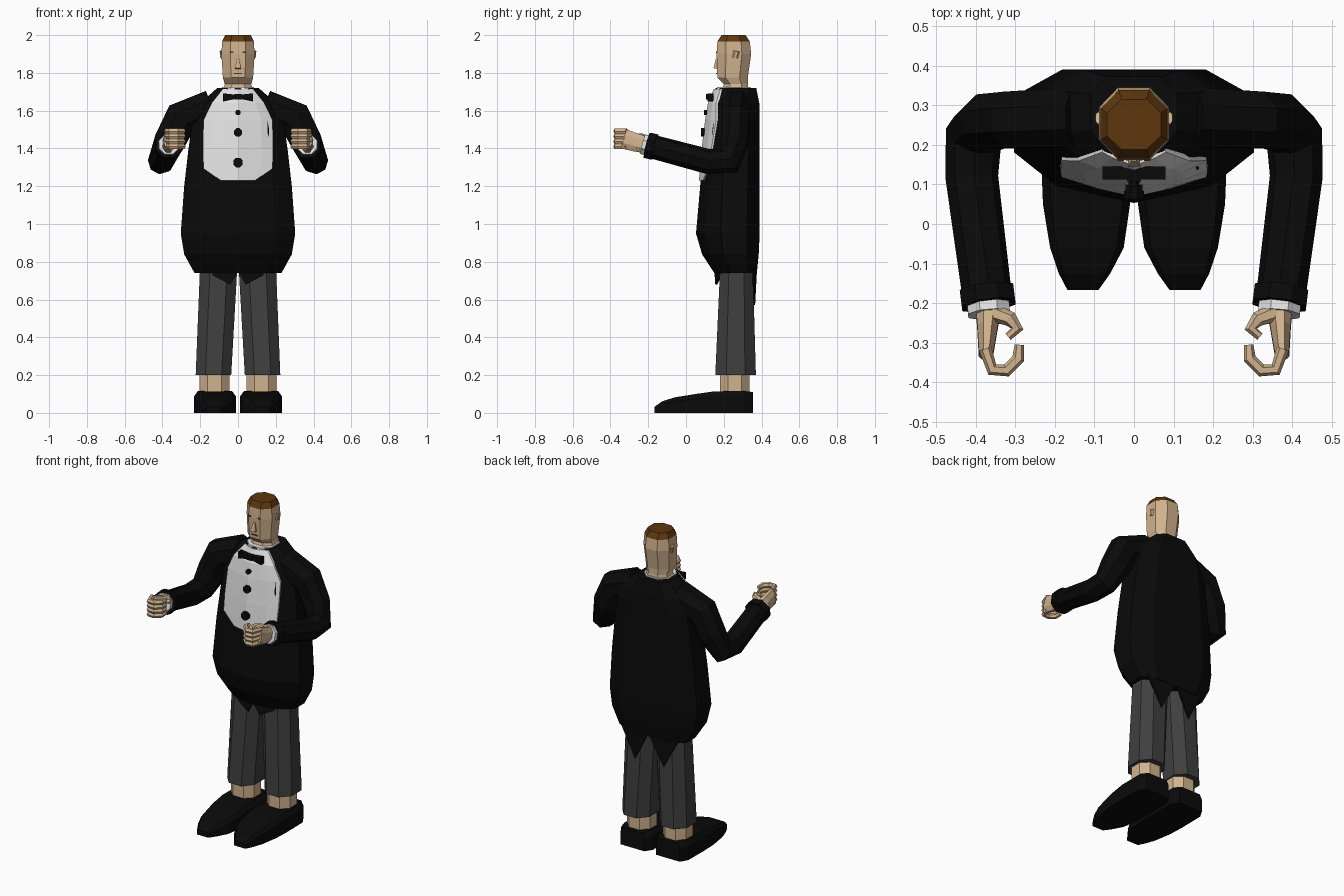
import bpy, bmesh, math
from mathutils import Vector

if "Cube" in bpy.data.objects:
    bpy.data.objects.remove(bpy.data.objects["Cube"])


def material(name, r, g, b):
    m = bpy.data.materials.new(name)
    m.diffuse_color = (r, g, b, 1)
    m.use_nodes = True
    m.node_tree.nodes["Principled BSDF"].inputs["Base Color"].default_value = m.diffuse_color
    return m


BLACK = material("near_black", 0.003, 0.003, 0.003)
GREY = material("dark_grey", 0.05, 0.05, 0.05)
SKIN = material("tan_skin", 0.64, 0.45, 0.27)
WHITE = material("shirt_white", 0.76, 0.76, 0.76)
BROWN = material("hair_brown", 0.11, 0.037, 0.004)


def loft(name, rings, mat):
    """Closed, flat-shaded skin through rings of equal point count."""
    bm = bmesh.new()
    vs = [[bm.verts.new(p) for p in r] for r in rings]
    n = len(rings[0])
    for a, b in zip(vs, vs[1:]):
        for i in range(n):
            j = (i + 1) % n
            bm.faces.new((a[i], a[j], b[j], b[i]))
    bm.faces.new(vs[0])
    bm.faces.new(vs[-1])
    bmesh.ops.recalc_face_normals(bm, faces=bm.faces)
    me = bpy.data.meshes.new(name)
    bm.to_mesh(me)
    bm.free()
    me.materials.append(mat)
    ob = bpy.data.objects.new(name, me)
    bpy.context.collection.objects.link(ob)
    return ob


def octagon(z, x0, x1, y0, y1, c=0.27):
    """Chamfered rectangle at height z."""
    u = [c, 1 - c, 1, 1, 1 - c, c, 0, 0]
    v = [0, 0, c, 1 - c, 1, 1, 1 - c, c]
    return [(x0 + a * (x1 - x0), y0 + b * (y1 - y0), z) for a, b in zip(u, v)]


def tube(name, pts, radii, mat, side, n=8):
    """Sweep along pts; radii are (along side, across); frame is carried along."""
    pts = [Vector(p) for p in pts]
    u, rings, old = Vector(side), [], None
    for i, p in enumerate(pts):
        t = Vector()
        if i:
            t += (p - pts[i - 1]).normalized()
        if i < len(pts) - 1:
            t += (pts[i + 1] - p).normalized()
        t.normalize()
        if old:
            u = old.rotation_difference(t) @ u
        u = (u - t * u.dot(t)).normalized()
        v, old = t.cross(u), t
        k = 1 / math.cos(math.pi / n)
        ring = []
        for j in range(n):
            a = 2 * math.pi * (j + 0.5) / n
            ring.append(p + k * (u * math.cos(a) * radii[i][0] + v * math.sin(a) * radii[i][1]))
        rings.append(ring)
    return loft(name, rings, mat)


def plate(name, outline, mat, thick=0.01):
    """Thin upright plate from (x, y, z) points."""
    return loft(name, [outline, [(x, y + thick, z) for x, y, z in outline]], mat)


# Jacket body: height, half width, front y, back y
BODY = [(0.74, .23, .15, .375), (0.84, .285, .085, .385), (0.95, .303, .053, .39),
        (1.2, .285, .075, .39), (1.4, .262, .092, .39), (1.55, .24, .11, .39),
        (1.64, .20, .125, .388), (1.72, .11, .158, .372)]
FRONT = [(0, 0), (.65, .13), (1, .38), (1, .8), (.6, 1)]
rings = []
for z, w, f, b in BODY:
    half = [(w * a, f + (b - f) * c, z) for a, c in FRONT]
    rings.append(half + [(-x, y, z) for x, y, z in reversed(half[1:])])
loft("jacket", rings, BLACK)


def front_y(x, z):
    """Depth of the jacket front at x, z."""
    for lo, hi in zip(BODY, BODY[1:]):
        if lo[0] <= z <= hi[0]:
            t = (z - lo[0]) / (hi[0] - lo[0])
            _, w, f, b = [p + (q - p) * t for p, q in zip(lo, hi)]
            a = abs(x) / w
            s = a / .65 * .13 if a < .65 else .13 + (a - .65) / .35 * .25
            return f + (b - f) * s


# Shirt front laid over the jacket
rings = []
for z, w in [(1.23, .09), (1.295, .183), (1.4, .186), (1.55, .183), (1.64, .14), (1.715, .08)]:
    row = [(w * k / 3, front_y(w * k / 3, z) - .009, z) for k in range(-3, 4)]
    rings.append(row + [(x, y + .02, z) for x, y, z in reversed(row)])
loft("shirt_front", rings, WHITE)
loft("shirt_collar", [octagon(1.68, -.095, .095, .155, .35), octagon(1.725, -.085, .085, .165, .34)], WHITE)

# Shirt buttons
for z, r in [(1.59, .014), (1.485, .022), (1.325, .025)]:
    y = front_y(0, z)
    tube("shirt_button", [(0, y + .01, z), (0, y - .022, z)], [(r, r)] * 2, BLACK, (1, 0, 0))

# Bow tie
plate("bow_knot", [(-.018, .107, 1.66), (.018, .107, 1.66), (.018, .107, 1.688), (-.018, .107, 1.688)], BLACK, .04)

# Neck, head and hair
HEAD = [(1.69, .085, .18, .335), (1.74, .07, .2, .327), (1.775, .08, .166, .327),
        (1.9, .088, .162, .345), (1.966, .084, .166, .338)]
loft("head", [octagon(z, -w, w, a, b) for z, w, a, b in HEAD], SKIN)
loft("hair", [octagon(1.966, -.084, .084, .166, .338), octagon(2.0, -.068, .068, .188, .315)], BROWN)
loft("nose", [[(-.016, .145, 1.825), (.016, .145, 1.825), (.014, .17, 1.82), (-.014, .17, 1.82)],
              [(-.006, .158, 1.875), (.006, .158, 1.875), (.006, .17, 1.88), (-.006, .17, 1.88)]], SKIN)
plate("mouth", [(-.02, .16, 1.795), (.02, .16, 1.795), (.02, .16, 1.8), (-.02, .16, 1.8)], BROWN, .009)

for s in (-1, 1):
    def m(pts):
        return [(s * p[0], p[1], p[2]) for p in pts]

    # Face details
    plate("eye", m([(.025, .159, 1.905), (.042, .159, 1.905), (.042, .159, 1.913), (.025, .159, 1.913)]), BROWN, .009)
    tube("ear", m([(.087, .26, 1.88), (.091, .268, 1.915)]), [(.006, .012), (.006, .015)], SKIN, (1, 0, 0), 6)

    # Bow tie wing
    plate("bow_wing", m([(.01, .113, 1.663), (.08, .113, 1.648), (.08, .113, 1.692), (.01, .113, 1.684)]), BLACK, .032)

    # Front point and swallow tail of the jacket
    plate("jacket_front_point", m([(0, .15, .75), (.04, .155, .68), (.18, .19, .75)]), BLACK)
    plate("jacket_tail", m([(0, .366, .76), (.1, .356, .57), (.2, .35, .76)]), BLACK)

    # Sleeve
    tube("sleeve", m([(.14, .27, 1.625), (.30, .263, 1.56), (.36, .26, 1.44), (.405, .225, 1.335),
                      (.41, .12, 1.33), (.37, -.19, 1.413)]),
         [(.075, .085), (.072, .092), (.07, .082), (.072, .066), (.062, .062), (.058, .058)], BLACK, (0, 1, 0))
    tube("sleeve_hem", m([(.372, -.165, 1.407), (.367, -.205, 1.417)]), [(.068, .068)] * 2, BLACK, (0, 0, 1))
    tube("shirt_cuff", m([(.37, -.18, 1.41), (.366, -.228, 1.422)]), [(.053, .053)] * 2, WHITE, (0, 0, 1))

    # Hand: palm, curled fingers and thumb
    tube("palm", m([(.367, -.2, 1.415), (.37, -.26, 1.43), (.374, -.33, 1.45)]),
         [(.042, .034), (.048, .026), (.052, .018)], SKIN, (0, 0, 1))
    for k in range(4):
        z = 1.41 + .027 * k
        tube("finger", m([(.376, -.315, z), (.358, -.368, z), (.322, -.37, z), (.292, -.34, z), (.29, -.305, z)]),
             [(.014, .014)] * 4 + [(.01, .01)], SKIN, (0, 0, 1), 6)
    tube("thumb", m([(.355, -.225, 1.45), (.313, -.24, 1.462), (.295, -.265, 1.465), (.318, -.285, 1.465)]),
         [(.02, .02), (.017, .017), (.014, .014), (.009, .009)], SKIN, (0, 0, 1), 6)

    # Trouser leg, ankle and shoe
    loft("trouser_leg", [m(octagon(.2, .036, .224, .155, .37)), m(octagon(.8, .002, .2, .182, .353))], GREY)
    loft("ankle", [m(octagon(.09, .045, .204, .18, .335)), m(octagon(.22, .045, .204, .18, .335))], SKIN)
    rings = []
    for y, a, b, h in [(.355, .04, .205, .11), (.31, .012, .232, .116), (.15, .01, .234, .114),
                       (.05, .01, .23, .1), (-.06, .026, .212, .082), (-.125, .06, .19, .062), (-.167, .09, .168, .032)]:
        c = .09 * (b - a)
        rings.append(m([(a, y, 0), (b, y, 0), (b, y, .75 * h), (b - c, y, h), (a + c, y, h), (a, y, .75 * h)]))
    loft("shoe", rings, BLACK)
